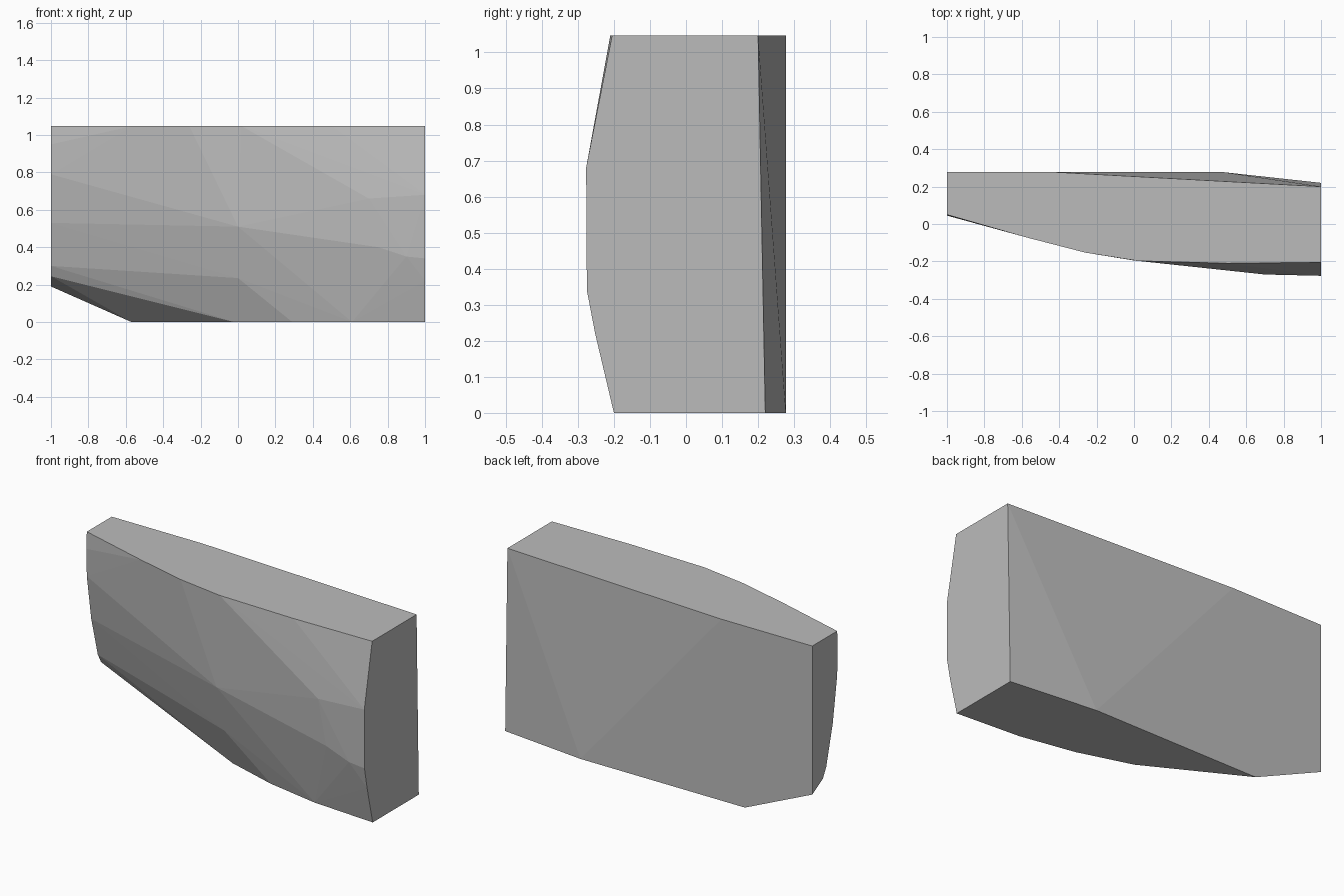
import bpy, bmesh, math

cube = bpy.data.objects.get("Cube")
if cube:
    bpy.data.objects.remove(cube, do_unlink=True)

# Stone colour
stone = bpy.data.materials.new("grey stone")
stone.use_nodes = True
grey = (0.5, 0.5, 0.5, 1)
stone.diffuse_color = grey
stone.node_tree.nodes["Principled BSDF"].inputs["Base Color"].default_value = grey

HEIGHT, BACK = 1.047, 0.277

# Outlines of the flat top and bottom, as (x, y)
top = [(-1, BACK), (-0.42, BACK), (1, 0.2), (1, -0.205), (0.5, -0.21),
       (0.02, -0.197), (-0.26, -0.153), (-0.57, -0.073), (-1, 0.05)]
bottom = [(-0.57, BACK), (0.48, BACK), (1, 0.22), (1, -0.2), (0.61, -0.173),
          (0.29, -0.114), (-0.02, -0.02), (-0.27, 0.128)]

# Edge profiles of the two ends, as (y, z)
left_end = [(0.045, 0.95), (0.05, 0.79), (0.09, 0.53), (0.15, 0.3), (0.18, 0.245), (BACK, 0.19)]
right_end = [(-0.277, 0.68), (-0.275, 0.34), (-0.252, 0.22)]

# Corners of the chipped front
chips = [(0.7, -0.27, 0.66), (0.75, -0.267, 0.4), (0.9, -0.274, 0.35),
         (0, -0.195, 0.51), (0, -0.126, 0.235)]

points = [(x, y, HEIGHT) for x, y in top] + [(x, y, 0) for x, y in bottom]
points += [(-1, y, z) for y, z in left_end] + [(1, y, z) for y, z in right_end] + chips

# Wrap the block around its corners and merge the flat faces
bm = bmesh.new()
for p in points:
    bm.verts.new(p)
hull = bmesh.ops.convex_hull(bm, input=bm.verts)
loose = {v for v in hull["geom_interior"] + hull["geom_unused"] if isinstance(v, bmesh.types.BMVert)}
bmesh.ops.delete(bm, geom=list(loose), context='VERTS')
bmesh.ops.dissolve_limit(bm, angle_limit=math.radians(0.5), verts=bm.verts, edges=bm.edges)
bmesh.ops.recalc_face_normals(bm, faces=bm.faces)

mesh = bpy.data.meshes.new("stone_block")
bm.to_mesh(mesh)
bm.free()
mesh.materials.append(stone)
block = bpy.data.objects.new("stone_block", mesh)
bpy.context.collection.objects.link(block)
